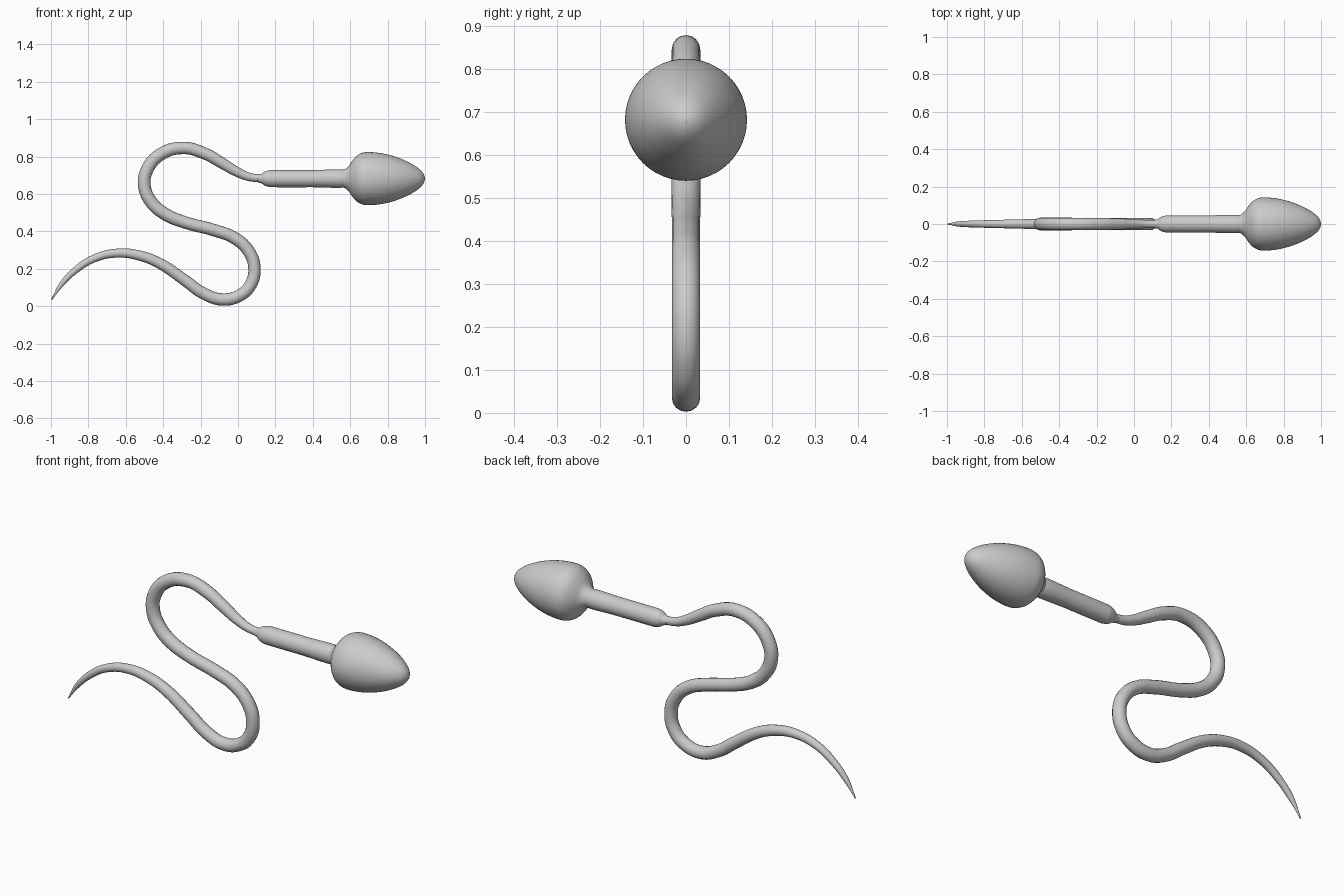
import bpy, bmesh, math

if "Cube" in bpy.data.objects:
    bpy.data.objects.remove(bpy.data.objects["Cube"])

AXIS_Z = 0.682   # height of the head and midpiece axis
SIDES = 48


def smooth_profile(pts, steps=5):
    """Catmull-Rom resampling of (x, radius) points."""
    p = [pts[0]] + pts + [pts[-1]]
    out = []
    for i in range(1, len(p) - 2):
        a, b, c, d = p[i - 1:i + 3]
        for s in range(steps):
            t = s / steps
            out.append(tuple(0.5 * (2 * b[k] + (c[k] - a[k]) * t
                       + (2 * a[k] - 5 * b[k] + 4 * c[k] - d[k]) * t * t
                       + (3 * b[k] - a[k] - 3 * c[k] + d[k]) * t ** 3) for k in (0, 1)))
    return out + [pts[-1]]


def lathe_x(name, profile):
    """Revolve an (x, radius) profile around the horizontal axis."""
    bm = bmesh.new()
    verts = [bm.verts.new((x, 0, AXIS_Z + max(r, 0))) for x, r in profile]
    edges = [bm.edges.new(pair) for pair in zip(verts, verts[1:])]
    bmesh.ops.spin(bm, geom=verts + edges, cent=(0, 0, AXIS_Z), axis=(1, 0, 0),
                   angle=math.tau, steps=SIDES)
    bmesh.ops.remove_doubles(bm, verts=bm.verts, dist=0.0002)
    bmesh.ops.recalc_face_normals(bm, faces=bm.faces)
    for f in bm.faces:
        f.smooth = True
    mesh = bpy.data.meshes.new(name)
    bm.to_mesh(mesh)
    bm.free()
    obj = bpy.data.objects.new(name, mesh)
    bpy.context.collection.objects.link(obj)
    return obj


# Head with a flared neck and blunt tip
lathe_x("head", smooth_profile([
    (0.55, 0.044), (0.57, 0.050), (0.59, 0.066), (0.61, 0.094), (0.635, 0.122),
    (0.665, 0.138), (0.70, 0.142), (0.76, 0.137), (0.83, 0.121), (0.90, 0.094),
    (0.95, 0.066), (0.98, 0.042), (0.995, 0.020), (1.0, 0.0)]))

# Straight midpiece with a rounded rear shoulder
lathe_x("midpiece", smooth_profile([
    (0.105, 0.0), (0.107, 0.020), (0.125, 0.025), (0.143, 0.037), (0.17, 0.045),
    (0.20, 0.046), (0.40, 0.046), (0.58, 0.046), (0.60, 0.0)], 4))

# Winding tail: x, z, radius
path = [
    (0.145, 0.683, 0.021), (0.064, 0.690, 0.022), (-0.005, 0.718, 0.026),
    (-0.085, 0.765, 0.030), (-0.175, 0.815, 0.032), (-0.295, 0.846, 0.033),
    (-0.417, 0.810, 0.034), (-0.488, 0.725, 0.034), (-0.500, 0.640, 0.034),
    (-0.462, 0.555, 0.034), (-0.390, 0.493, 0.034), (-0.283, 0.448, 0.033),
    (-0.123, 0.405, 0.033), (-0.016, 0.363, 0.033), (0.060, 0.290, 0.033),
    (0.088, 0.200, 0.033), (0.066, 0.112, 0.033), (0.010, 0.058, 0.033),
    (-0.085, 0.036, 0.033), (-0.187, 0.070, 0.032), (-0.283, 0.138, 0.031),
    (-0.417, 0.228, 0.029), (-0.524, 0.270, 0.027), (-0.642, 0.284, 0.024),
    (-0.765, 0.257, 0.021), (-0.872, 0.190, 0.018), (-0.945, 0.115, 0.013),
    (-0.997, 0.034, 0.003)]
curve = bpy.data.curves.new("tail", 'CURVE')
curve.dimensions = '3D'
curve.bevel_depth = 1.0
curve.bevel_resolution = 6
curve.resolution_u = 6
curve.use_fill_caps = True
spline = curve.splines.new('BEZIER')
spline.radius_interpolation = 'CARDINAL'
spline.bezier_points.add(len(path) - 1)
for bp, (x, z, r) in zip(spline.bezier_points, path):
    bp.co = (x, 0, z)
    bp.radius = r
    bp.handle_left_type = bp.handle_right_type = 'AUTO'
tail = bpy.data.objects.new("tail", curve)
bpy.context.collection.objects.link(tail)
bpy.context.view_layer.objects.active = tail
tail.select_set(True)
bpy.ops.object.convert(target='MESH')
bpy.ops.object.shade_smooth_by_angle(angle=math.radians(50))
